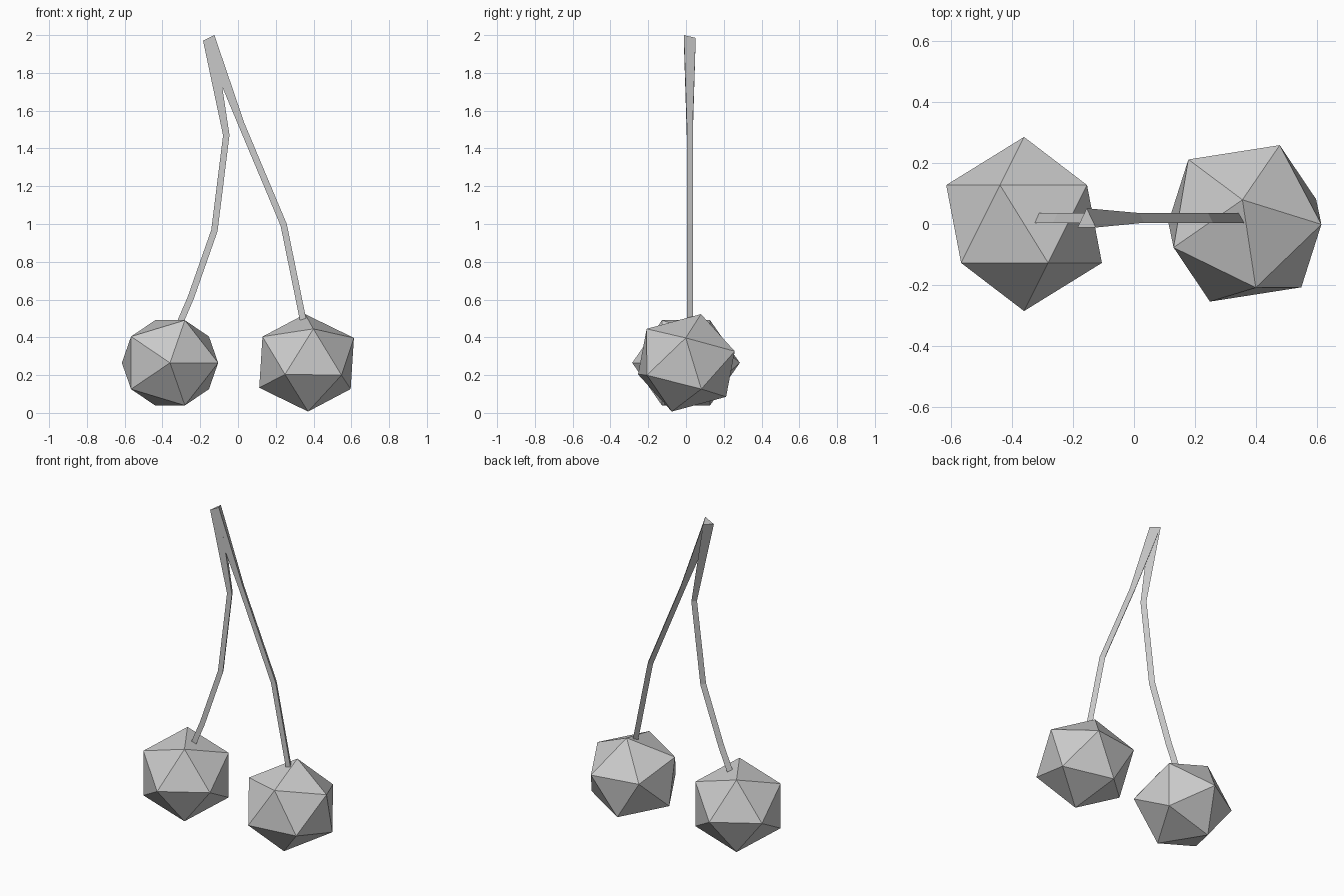
import bpy, bmesh
from math import radians, cos, sin
from mathutils import Vector, Matrix

cube = bpy.data.objects.get("Cube")
if cube:
    bpy.data.objects.remove(cube, do_unlink=True)

grey = bpy.data.materials.new("plain grey")
grey.use_nodes = True
grey.diffuse_color = (0.6, 0.6, 0.6, 1)
grey.node_tree.nodes["Principled BSDF"].inputs["Base Color"].default_value = (0.6, 0.6, 0.6, 1)


def add_object(name, bm):
    bmesh.ops.recalc_face_normals(bm, faces=bm.faces)
    mesh = bpy.data.meshes.new(name)
    bm.to_mesh(mesh)
    bm.free()
    mesh.materials.append(grey)
    obj = bpy.data.objects.new(name, mesh)
    bpy.context.collection.objects.link(obj)


def fruit(name, centre, radius, pole, side):
    """Slightly squashed icosahedron with one corner at pole and a ring corner towards side."""
    z = Vector(pole).normalized()
    side = Vector(side)
    x = (side - z * side.dot(z)).normalized()
    turn = Matrix((x, z.cross(x), z)).transposed().to_4x4()
    squash = Matrix.Diagonal((1, 1, 0.93, 1))
    bm = bmesh.new()
    bmesh.ops.create_icosphere(bm, subdivisions=1, radius=radius,
                               matrix=Matrix.Translation(centre) @ squash @ turn)
    add_object(name, bm)


def stem(name, stations):
    """Three-sided tube; each station is x, z, width and tilt of the flat front."""
    bm = bmesh.new()
    rings = []
    for x, z, width, tilt in stations:
        dx, dz = cos(radians(tilt)) * width / 2, sin(radians(tilt)) * width / 2
        depth = 0.47 * width
        rings.append([bm.verts.new(p) for p in (
            (x - dx, 0.02 - depth, z - dz),
            (x + dx, 0.02 - depth, z + dz),
            (x, 0.02 + depth, z))])
    for a, b in zip(rings, rings[1:]):
        for i in range(3):
            j = (i + 1) % 3
            bm.faces.new((a[i], a[j], b[j], b[i]))
    bm.faces.new(rings[0])
    bm.faces.new(rings[-1])
    add_object(name, bm)


# Fruits
fruit("right_fruit", (-0.36, 0, 0.265), 0.285, (0, -1, 0), (1, 0, 0))
fruit("left_fruit", (0.363, 0.002, 0.265), 0.288,
      (-0.008, 0.078, 0.28), (0.248, -0.002, 0.145))

# Stems, joined at the thick upper end
top = (-0.155, 1.985, 0.067, 27)
stem("right_stem", [(-0.31, 0.47, 0.034, -23), (-0.25, 0.61, 0.034, -21),
                    (-0.125, 0.965, 0.034, -14), (-0.062, 1.47, 0.034, 2), top])
stem("left_stem", [(0.346, 0.485, 0.034, 11), (0.242, 0.995, 0.034, 17),
                   (0.017, 1.53, 0.034, 22), top])
